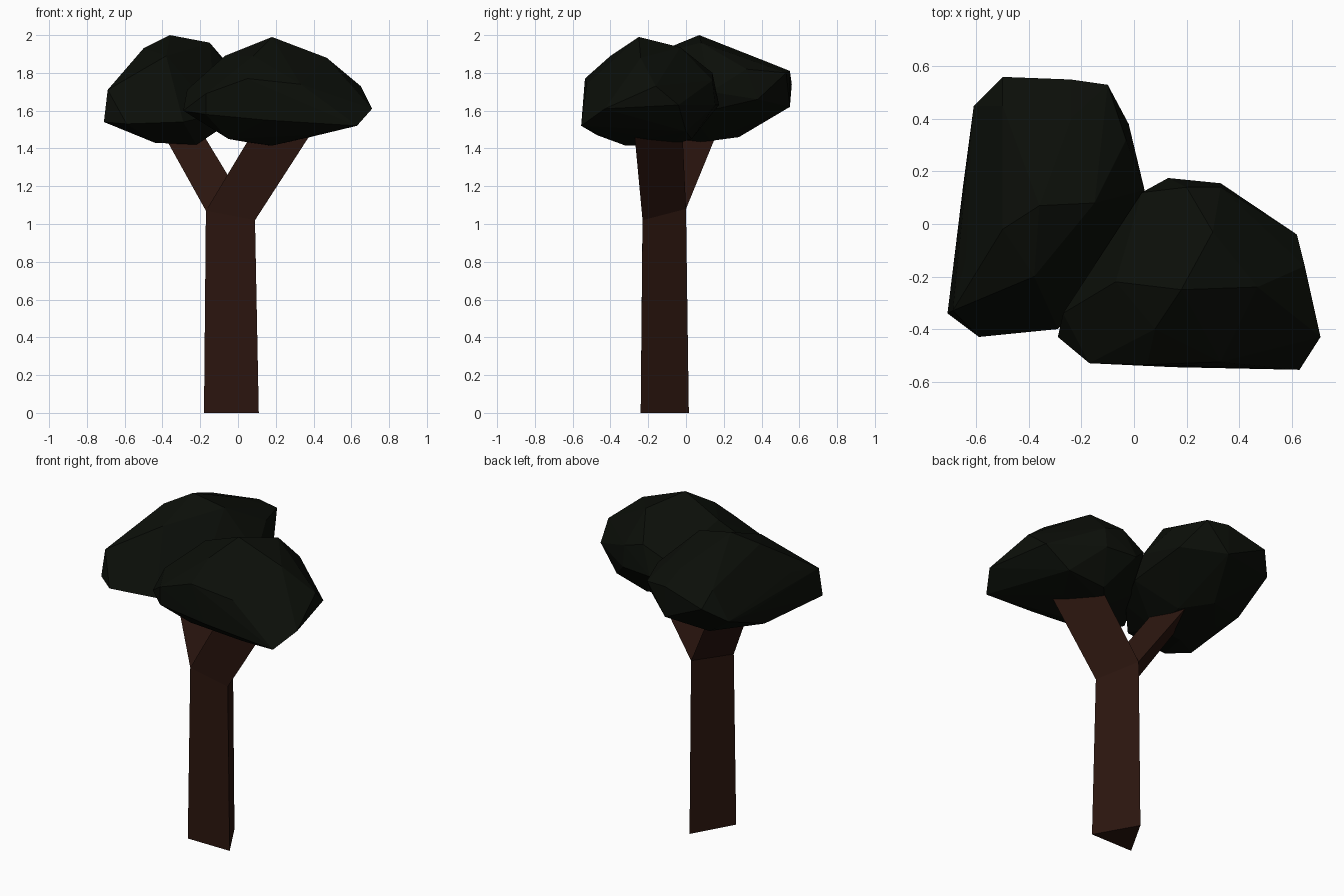
import bpy, bmesh


def material(name, color):
    m = bpy.data.materials.new(name)
    m.diffuse_color = (*color, 1)
    return m


bark = material("bark", (0.024, 0.0075, 0.0045))
leaf = material("leaf", (0.0033, 0.0045, 0.0026))


def finish(name, bm, mat):
    bmesh.ops.recalc_face_normals(bm, faces=bm.faces)
    mesh = bpy.data.meshes.new(name)
    bm.to_mesh(mesh)
    bm.free()
    mesh.materials.append(mat)
    obj = bpy.data.objects.new(name, mesh)
    bpy.context.collection.objects.link(obj)


def loft(name, lower, upper):
    """Three-sided prism between two triangles."""
    bm = bmesh.new()
    a = [bm.verts.new(p) for p in lower]
    b = [bm.verts.new(p) for p in upper]
    n = len(a)
    for i in range(n):
        j = (i + 1) % n
        bm.faces.new((a[i], a[j], b[j], b[i]))
    bm.faces.new(a[::-1])
    bm.faces.new(b)
    finish(name, bm, bark)


def canopy(name, points):
    """Faceted leaf clump: hull around its corner points."""
    bm = bmesh.new()
    for p in points:
        bm.verts.new(p)
    bmesh.ops.convex_hull(bm, input=bm.verts)
    bmesh.ops.delete(bm, geom=[v for v in bm.verts if not v.link_faces], context='VERTS')
    finish(name, bm, leaf)


# Triangular trunk, flat side to the front
base = [(-0.18, -0.24, 0), (0.11, -0.24, 0), (-0.035, 0.015, 0)]
fork = [(-0.17, -0.23, 1.07), (0.09, -0.23, 1.02), (-0.035, 0, 1.08)]
loft("trunk", base, fork)

# Both branches grow from the same fork triangle
loft("right_branch", fork, [(0.10, -0.275, 1.52), (0.40, -0.275, 1.50), (0.26, -0.02, 1.52)])
loft("left_branch", fork, [(-0.42, -0.05, 1.52), (-0.20, -0.05, 1.50), (-0.30, 0.18, 1.52)])

# Right, front-leaning canopy: rim, crown, underside
canopy("right_canopy", [
    (0.13, 0.175, 1.63), (0.33, 0.155, 1.63), (0.62, -0.04, 1.63), (0.65, -0.16, 1.73),
    (0.71, -0.43, 1.61), (0.63, -0.555, 1.52), (0.33, -0.525, 1.74), (0.15, -0.545, 1.55),
    (-0.17, -0.53, 1.58), (-0.17, -0.53, 1.69), (-0.29, -0.43, 1.60), (-0.27, -0.34, 1.71),
    (-0.10, -0.10, 1.60), (0.03, 0.12, 1.72), (0.20, 0.14, 1.80), (0.33, 0.14, 1.76),
    (0.18, -0.25, 1.99), (0.47, -0.24, 1.88), (-0.07, -0.22, 1.89), (0.08, -0.40, 1.89),
    (0.30, -0.03, 1.935), (0.05, -0.535, 1.77),
    (-0.05, -0.40, 1.45), (0.18, -0.32, 1.415), (0.15, -0.08, 1.415), (0.36, -0.20, 1.455),
    (0.36, -0.47, 1.47), (0.25, 0.03, 1.45), (0.48, 0.0, 1.49)])

# Left, rear-leaning canopy
canopy("left_canopy", [
    (-0.50, 0.56, 1.74), (-0.24, 0.55, 1.62), (-0.24, 0.55, 1.81), (-0.10, 0.53, 1.80),
    (-0.02, 0.38, 1.66), (-0.03, 0.32, 1.82), (0.04, 0.13, 1.70), (0.02, 0.03, 1.58),
    (-0.12, -0.22, 1.58), (-0.29, -0.40, 1.54), (-0.59, -0.43, 1.53), (-0.71, -0.34, 1.54),
    (-0.69, -0.33, 1.71), (-0.65, 0.15, 1.535), (-0.63, 0.29, 1.64), (-0.61, 0.45, 1.65),
    (-0.50, 0.45, 1.82), (-0.24, 0.40, 1.87), (-0.64, -0.13, 1.75), (-0.36, 0.07, 2.0),
    (-0.15, 0.08, 1.96), (-0.50, -0.02, 1.93), (-0.38, -0.20, 1.89), (-0.57, 0.04, 1.485),
    (-0.44, -0.12, 1.43), (-0.22, -0.10, 1.42), (-0.22, 0.13, 1.44), (-0.36, 0.28, 1.46)])
